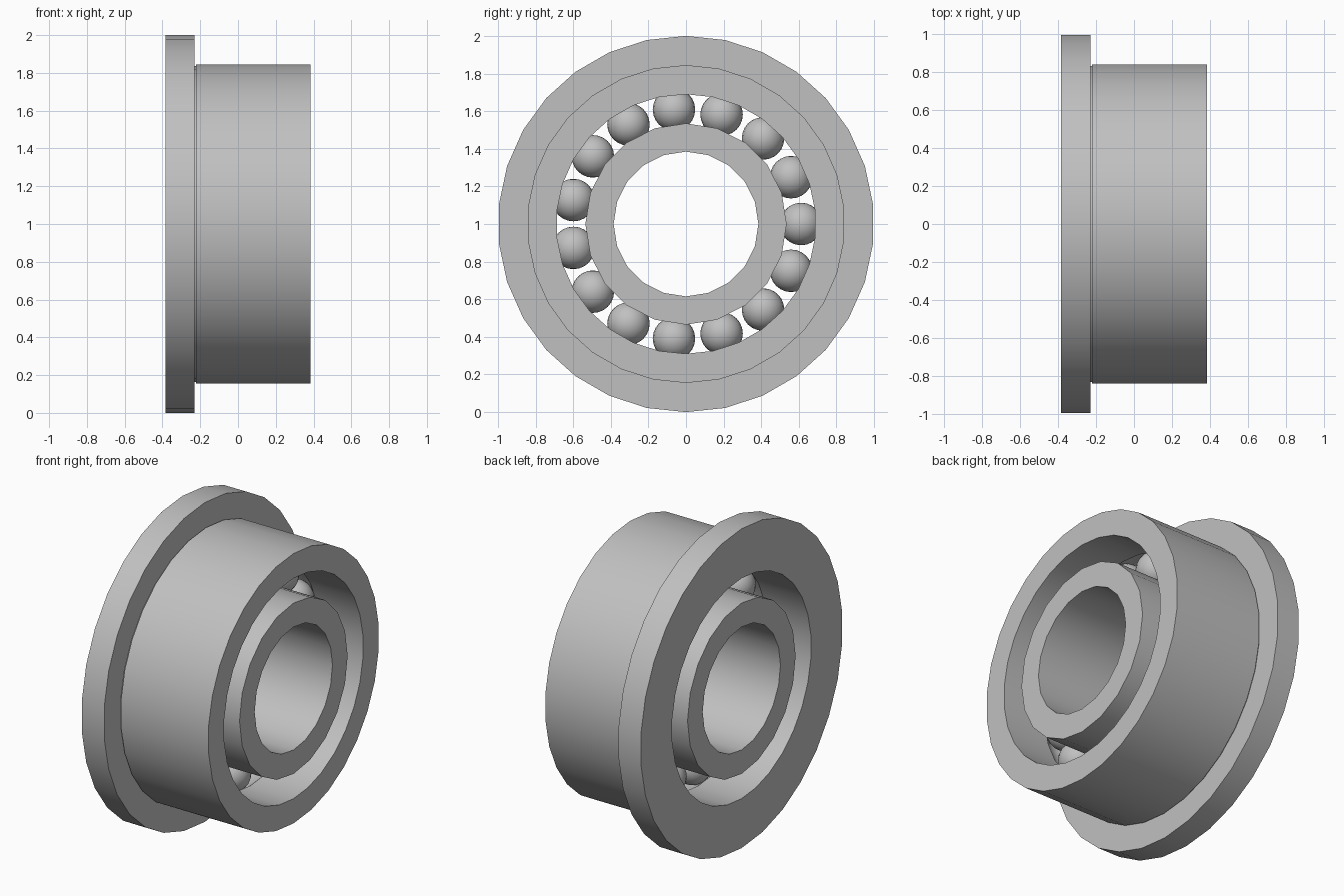
import bpy
import bmesh
from math import sin, cos, pi, radians, asin
from mathutils import Matrix, Vector

old = bpy.data.objects.get("Cube")
if old:
    bpy.data.objects.remove(old, do_unlink=True)

# Single steel colour
STEEL = (0.53, 0.53, 0.53, 1.0)
steel = bpy.data.materials.new("steel grey")
steel.use_nodes = True
steel.diffuse_color = STEEL
steel.node_tree.nodes["Principled BSDF"].inputs["Base Color"].default_value = STEEL

HALF = 0.385
PITCH, BALL_R, BALLS = 0.612, 0.113, 15
INNER_OUT, OUTER_IN = 0.535, 0.69


def finish(name, bm, angle):
    bmesh.ops.recalc_face_normals(bm, faces=bm.faces)
    mesh = bpy.data.meshes.new(name)
    bm.to_mesh(mesh)
    bm.free()
    mesh.materials.append(steel)
    obj = bpy.data.objects.new(name, mesh)
    bpy.context.collection.objects.link(obj)
    bpy.ops.object.select_all(action="DESELECT")
    obj.select_set(True)
    bpy.context.view_layer.objects.active = obj
    bpy.ops.object.shade_smooth_by_angle(angle=radians(angle))
    return obj


def lathe(name, profile, sides):
    """Spin a closed (x, radius) profile round the x axis."""
    bm = bmesh.new()
    rings = []
    for i in range(sides):
        a = 2 * pi * i / sides
        rings.append([bm.verts.new((x, r * sin(a), 1 + r * cos(a))) for x, r in profile])
    n = len(profile)
    for i in range(sides):
        p, q = rings[i], rings[(i + 1) % sides]
        for j in range(n):
            k = (j + 1) % n
            bm.faces.new((p[j], p[k], q[k], q[j]))
    return finish(name, bm, 30)


def raceway(radius, steps=8):
    """Shallow ball groove cut into a ring wall, from -x to +x."""
    side = 1 if radius > PITCH else -1
    groove = BALL_R + 0.002
    half = pi / 2 - asin(abs(radius - PITCH) / groove)
    angles = [half * (2 * i / steps - 1) for i in range(steps + 1)]
    return [(groove * sin(a), PITCH + side * groove * cos(a)) for a in angles]


# Outer ring with flange and thin relief groove
lathe("outer_ring_with_flange",
      [(-HALF, OUTER_IN)] + raceway(OUTER_IN) +
      [(HALF, OUTER_IN), (HALF, 0.845), (-0.222, 0.845), (-0.222, 0.836),
       (-0.23, 0.836), (-0.23, 1.0), (-HALF, 1.0)], 30)

# Inner ring with bore
lathe("inner_ring",
      [(-HALF, INNER_OUT)] + raceway(INNER_OUT) +
      [(HALF, INNER_OUT), (HALF, HALF), (-HALF, HALF)], 20)

# Balls evenly spaced between the rings
for i in range(BALLS):
    a = 2 * pi * i / BALLS
    bm = bmesh.new()
    bmesh.ops.create_uvsphere(
        bm, u_segments=20, v_segments=12, radius=BALL_R,
        matrix=Matrix.Translation(Vector((0, PITCH * cos(a), 1 + PITCH * sin(a)))))
    finish(f"ball_{i + 1}", bm, 60)
